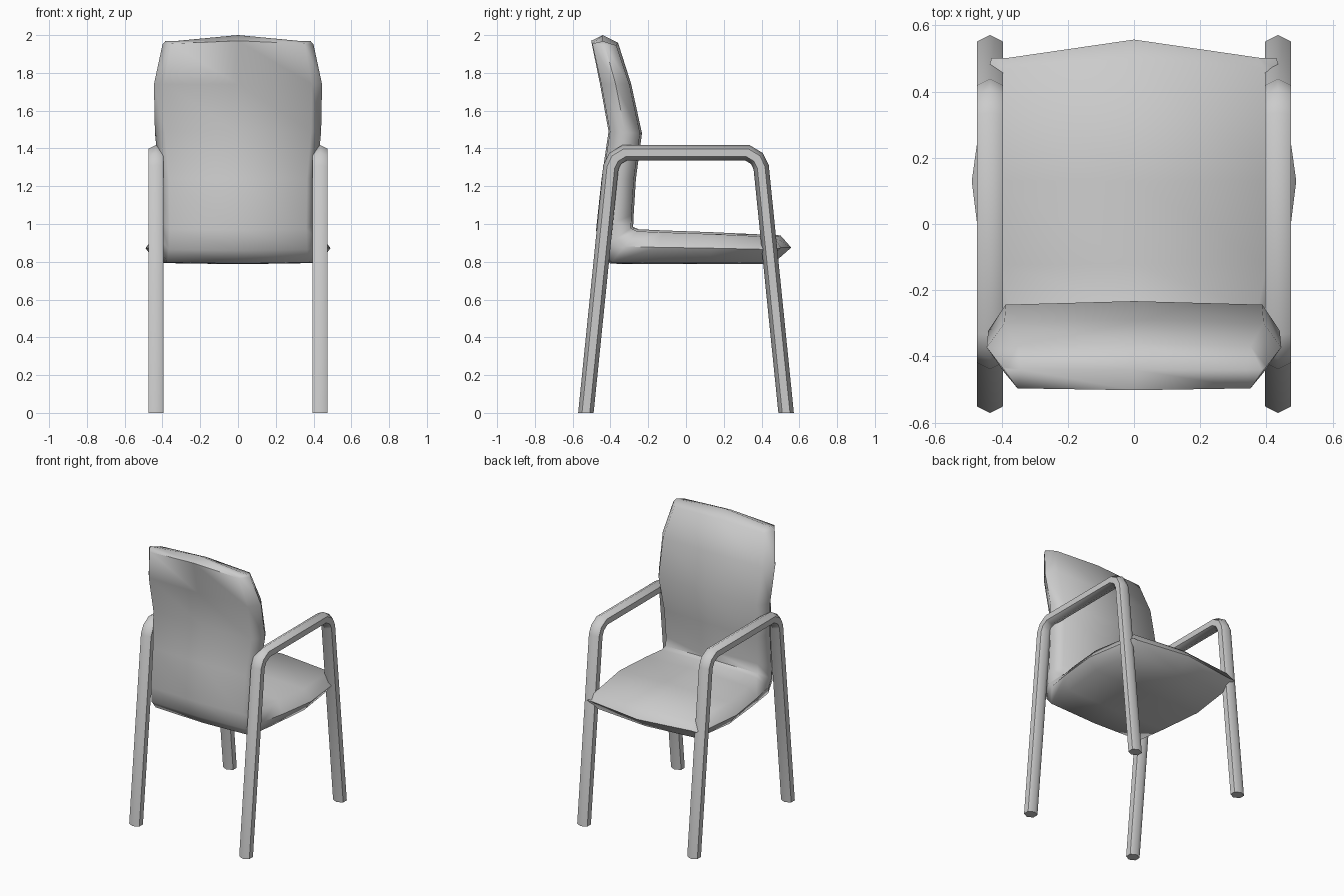
import bpy, bmesh, math
from mathutils import Vector

if "Cube" in bpy.data.objects:
    bpy.data.objects.remove(bpy.data.objects["Cube"])


def finish(name, bm, angle):
    bmesh.ops.remove_doubles(bm, verts=bm.verts, dist=0.0005)
    bmesh.ops.recalc_face_normals(bm, faces=bm.faces)
    me = bpy.data.meshes.new(name)
    bm.to_mesh(me)
    bm.free()
    ob = bpy.data.objects.new(name, me)
    bpy.context.collection.objects.link(ob)
    bpy.ops.object.select_all(action='DESELECT')
    ob.select_set(True)
    bpy.context.view_layer.objects.active = ob
    bpy.ops.object.shade_smooth_by_angle(angle=math.radians(angle))
    return ob


def loft(name, rings, angle, caps):
    bm = bmesh.new()
    vr = [[bm.verts.new(p) for p in r] for r in rings]
    n = len(rings[0])
    for a, b in zip(vr, vr[1:]):
        for i in range(n):
            j = (i + 1) % n
            bm.faces.new((a[i], a[j], b[j], b[i]))
    if caps:
        bm.faces.new(vr[0])
        bm.faces.new(vr[-1])
    return finish(name, bm, angle)


# Bent six-sided tubes: two legs and an armrest on each side
half = [(0.53, 0), (0.398, 1.30), (0.375, 1.347), (0.325, 1.377)]
path = [Vector(p) for p in half] + [Vector((-y, z)) for y, z in reversed(half)]


def tube(name, x):
    rings = []
    for i, p in enumerate(path):
        if i in (0, len(path) - 1):
            n = Vector((1 if i == 0 else -1, 0))
        else:
            d0 = (p - path[i - 1]).normalized()
            d1 = (path[i + 1] - p).normalized()
            t = (d0 + d1).normalized()
            n = Vector((t.y, -t.x)) / t.dot(d1)
        ring = []
        for k in range(6):
            a = k * math.pi / 3
            q = p + n * 0.041 * math.cos(a)
            ring.append((x + 0.046 * math.sin(a), q.x, q.y))
        rings.append(ring)
    return loft(name, rings, 62, True)


tube("right_leg_and_arm_frame", 0.435)
tube("left_leg_and_arm_frame", -0.435)

# One-piece seat and back: (inner y, z), (outer y, z), half width, edge shift
stations = [
    ((0.557, 0.875), (0.557, 0.875), 0.43, (-0.055, 0)),
    ((0.50, 0.94), (0.46, 0.79), 0.445, (-0.03, 0)),
    ((0.13, 0.957), (0.13, 0.787), 0.49, (0, 0)),
    ((-0.12, 0.966), (-0.18, 0.787), 0.455, (0, 0)),
    ((-0.25, 0.972), (-0.40, 0.79), 0.425, (0, 0)),
    ((-0.28, 0.985), (-0.462, 0.86), 0.415, (0, 0)),
    ((-0.277, 1.05), (-0.476, 0.97), 0.41, (0, 0)),
    ((-0.265, 1.24), (-0.447, 1.24), 0.415, (0, 0)),
    ((-0.233, 1.48), (-0.41, 1.49), 0.44, (0, 0)),
    ((-0.29, 1.74), (-0.455, 1.74), 0.445, (0, 0)),
    ((-0.36, 1.96), (-0.502, 1.97), 0.40, (0, -0.015)),
    ((-0.44, 2.0), (-0.44, 2.0), 0.385, (0, -0.032)),
]
rings = []
for inner, outer, w, shift in stations:
    i, o, s = Vector(inner), Vector(outer), Vector(shift)
    m = (i + o) / 2
    ie, oe = i.lerp(m, 0.12) + s, o.lerp(m, 0.08) + s
    e = w * 0.88
    pts = [(-e, ie), (0, i), (e, ie), (w, m + s),
           (e, oe), (0, o), (-e, oe), (-w, m + s)]
    rings.append([(x, p.x, p.y) for x, p in pts])
loft("seat_and_back_cushion", rings, 65, False)
